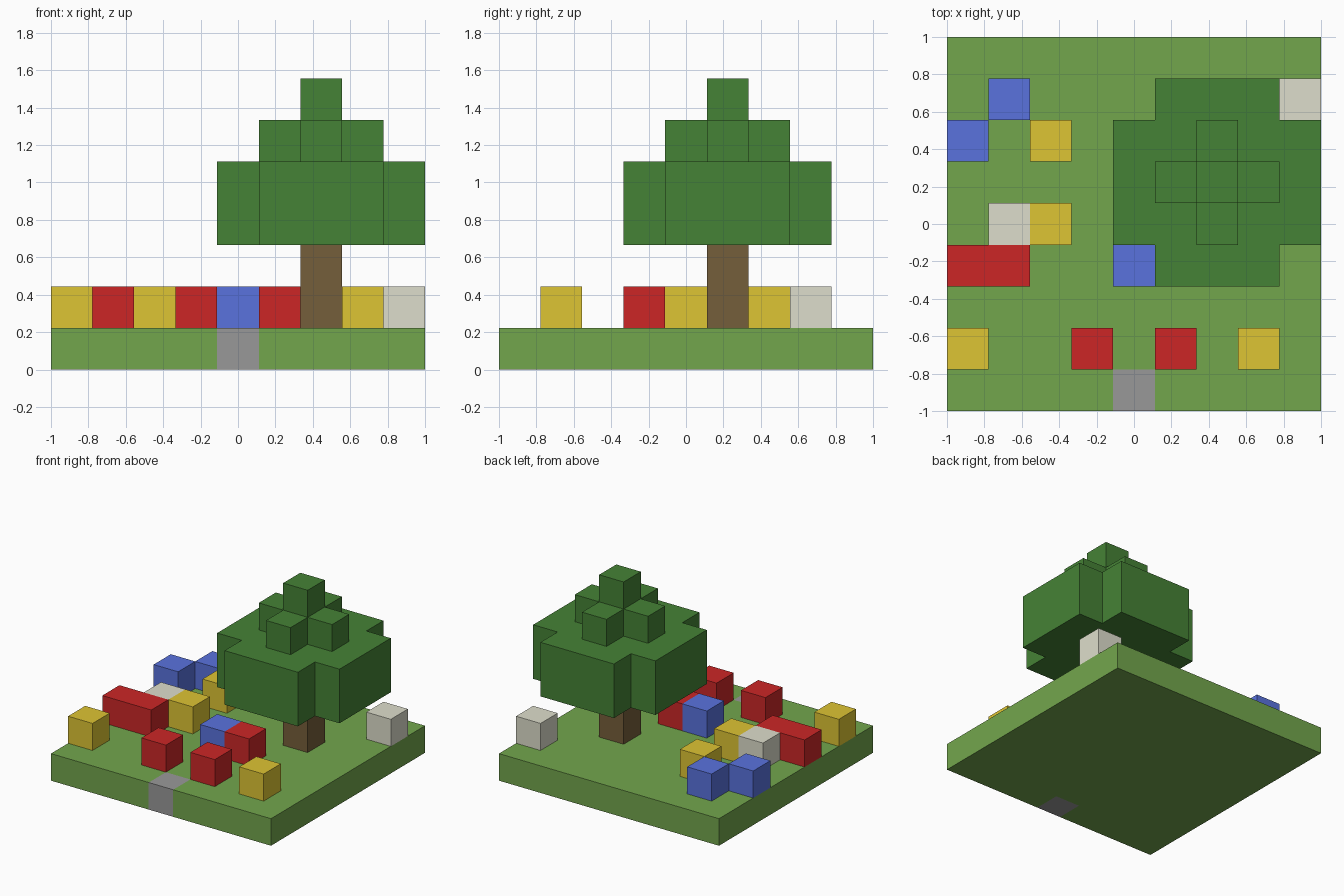
import bpy
import bmesh

if "Cube" in bpy.data.objects:
    bpy.data.objects.remove(bpy.data.objects["Cube"], do_unlink=True)

CELL = 2 / 9  # everything sits on a nine by nine grid of cubes


def linear(c):
    return c / 12.92 if c <= 0.04045 else ((c + 0.055) / 1.055) ** 2.4


def material(name, *rgb):
    mat = bpy.data.materials.new(name)
    mat.use_nodes = True
    colour = [linear(c) for c in rgb] + [1]
    mat.diffuse_color = colour
    mat.node_tree.nodes["Principled BSDF"].inputs["Base Color"].default_value = colour
    return mat


grass = material("grass green", 0.45, 0.65, 0.3)
stone = material("path grey", 0.6, 0.6, 0.6)
leaf = material("leaf green", 0.27, 0.51, 0.21)
bark = material("bark brown", 0.46, 0.37, 0.23)
petals = {
    "red": material("petal red", 0.8, 0.15, 0.15),
    "yellow": material("petal yellow", 0.87, 0.77, 0.2),
    "blue": material("petal blue", 0.35, 0.45, 0.87),
    "white": material("petal white", 0.87, 0.87, 0.8),
}


def finish(bm, name, *mats):
    bmesh.ops.recalc_face_normals(bm, faces=bm.faces)
    mesh = bpy.data.meshes.new(name)
    bm.to_mesh(mesh)
    bm.free()
    for mat in mats:
        mesh.materials.append(mat)
    obj = bpy.data.objects.new(name, mesh)
    bpy.context.collection.objects.link(obj)
    return obj


def prism(bm, outline, bottom, height):
    """Extrude an outline given in cells straight up."""
    base = bm.faces.new([bm.verts.new((x * CELL, y * CELL, bottom * CELL)) for x, y in outline])
    top = bmesh.ops.extrude_face_region(bm, geom=[base], use_keep_orig=True)["geom"]
    moved = [v for v in top if isinstance(v, bmesh.types.BMVert)]
    bmesh.ops.translate(bm, verts=moved, vec=(0, 0, height * CELL))


def square(x, y, half):
    return [(x - half, y - half), (x + half, y - half), (x + half, y + half), (x - half, y + half)]


def notched(x, y, outer):
    """Square with one cell missing at each corner."""
    inner = outer - 1
    quarter = [(outer, -inner), (outer, inner), (inner, inner)]
    points = []
    for _ in range(4):
        points += quarter
        quarter = [(-b, a) for a, b in quarter]
    return [(x + a, y + b) for a, b in points]


# Lawn slab with one path cell at the middle of the front edge
bm = bmesh.new()
prism(bm, square(0, 0, 4.5), 0, 1)
for co, no in (((-CELL / 2, 0, 0), (1, 0, 0)), ((CELL / 2, 0, 0), (1, 0, 0)),
               ((0, -3.5 * CELL, 0), (0, 1, 0))):
    bmesh.ops.bisect_plane(bm, geom=bm.verts[:] + bm.edges[:] + bm.faces[:],
                           plane_co=co, plane_no=no)
for face in bm.faces:
    centre = face.calc_center_median()
    face.material_index = int(abs(centre.x) < CELL / 2 and centre.y < -3.5 * CELL)
finish(bm, "lawn", grass, stone)

# Tree: trunk and stepped canopy
TREE = (2, 1)
bm = bmesh.new()
prism(bm, square(*TREE, 0.5), 1, 2)
finish(bm, "trunk", bark)

bm = bmesh.new()
prism(bm, notched(*TREE, 2.5), 3, 2)
prism(bm, notched(*TREE, 1.5), 5, 1)
prism(bm, square(*TREE, 0.5), 6, 1)
finish(bm, "canopy", leaf)

# Flower cubes, placed by cell from the middle of the lawn
flowers = {
    "red": [(-4, -1), (-3, -1), (-1, -3), (1, -3), (1, -1)],
    "yellow": [(-4, -3), (3, -3), (-2, 0), (-2, 2)],
    "blue": [(-4, 2), (-3, 3), (0, -1)],
    "white": [(-3, 0), (4, 3)],
}
for colour, cells in flowers.items():
    for number, (x, y) in enumerate(cells, 1):
        bm = bmesh.new()
        prism(bm, square(x, y, 0.5), 1, 1)
        finish(bm, f"{colour}_flower_{number}", petals[colour])
